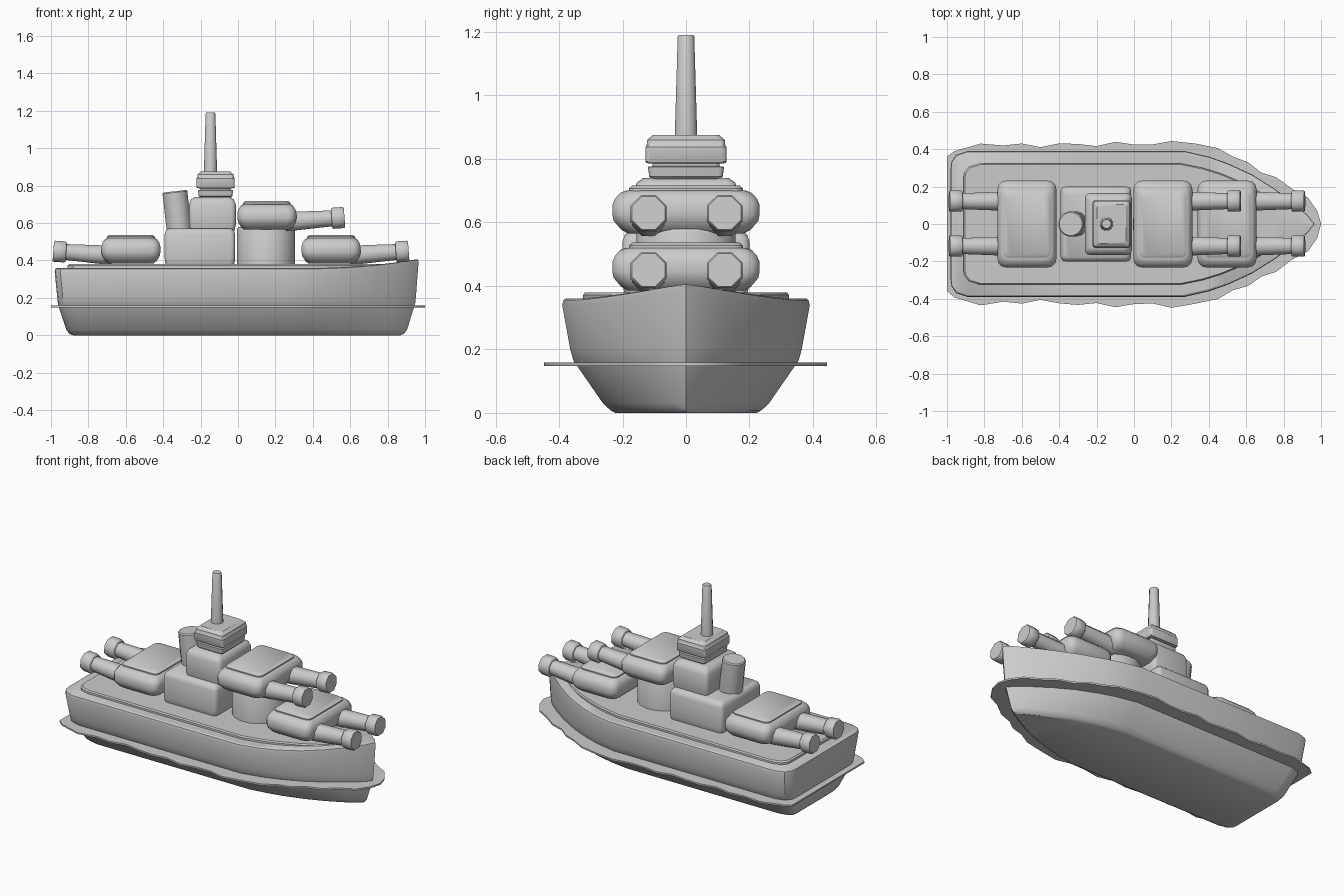
import bpy, bmesh, math, random
from mathutils import Vector, Matrix

old = bpy.data.objects.get("Cube")
if old:
    bpy.data.objects.remove(old)

grey = bpy.data.materials.new("plain grey")
grey.use_nodes = True
COLOUR = (0.6, 0.6, 0.6, 1)
grey.diffuse_color = COLOUR
grey.node_tree.nodes["Principled BSDF"].inputs["Base Color"].default_value = COLOUR


def finish(name, bm, angle=35, bevel=0):
    bmesh.ops.recalc_face_normals(bm, faces=bm.faces)
    mesh = bpy.data.meshes.new(name)
    bm.to_mesh(mesh)
    bm.free()
    ob = bpy.data.objects.new(name, mesh)
    bpy.context.collection.objects.link(ob)
    mesh.materials.append(grey)
    if bevel:
        mod = ob.modifiers.new("soft edges", "BEVEL")
        mod.width, mod.segments, mod.angle_limit = bevel, 2, math.radians(25)
    bpy.ops.object.select_all(action="DESELECT")
    ob.select_set(True)
    bpy.context.view_layer.objects.active = ob
    bpy.ops.object.shade_smooth_by_angle(angle=math.radians(angle))
    return ob


def loft(name, rings, angle=35, bevel=0, strip_caps=False):
    """Skin closed rings of points; caps are ngons or cross strips."""
    bm = bmesh.new()
    rows = [[bm.verts.new(p) for p in ring] for ring in rings]
    n = len(rows[0])
    for a, b in zip(rows, rows[1:]):
        for i in range(n):
            bm.faces.new((a[i], a[(i + 1) % n], b[(i + 1) % n], b[i]))
    for row in (rows[0], rows[-1]):
        if strip_caps:
            for i in range((n - 1) // 2):
                quad = [row[i], row[i + 1], row[n - 2 - i], row[n - 1 - i]]
                bm.faces.new(list(dict.fromkeys(quad)))
        else:
            bm.faces.new(row)
    return finish(name, bm, angle, bevel)


# Hull and deck share one half outline, stern to bow
HALF = [(-.98, .30), (-.975, .335), (-.95, .37), (-.89, .39), (-.3, .39), (.27, .39),
        (.4, .36), (.5, .325), (.63, .265), (.75, .19), (.85, .115), (.93, .045), (.965, 0)]


def hull_ring(z, sx, sy, sheer):
    pts = [(x * sx, y * sy) for x, y in HALF]
    pts += [(x, -y) for x, y in reversed(pts[:-1])]
    return [(x, y, z * (1 + sheer * max(0, (x - .4) / .56) ** 2)) for x, y in pts]


loft("hull", [hull_ring(*r) for r in (
    (0, .9, .57, 0), (.008, .92, .61, 0), (.03, .937, .67, 0), (.165, .982, .91, .05),
    (.2, .986, .935, .05), (.34, 1, 1, .14), (.355, .998, .99, .14), (.36, .985, .97, .13))],
    30, strip_caps=True)
loft("deck_plate", [hull_ring(*r) for r in (
    (.34, .93, .83, 0), (.372, .93, .83, 0), (.38, .922, .815, 0))], 30, strip_caps=True)

# Waterline sheet with a gently rippled edge
random.seed(4)
edge = [(-1, .36), (-.96, .39), (-.82, .43)]
edge += [(-.7 + i * .1, .42 + .012 * math.sin(i * 2.3) + .012 * i / 9) for i in range(10)]
edge += [(.33, .43), (.45, .405), (.53, .36), (.61, .33), (.68, .275), (.76, .25),
         (.85, .185), (.93, .14), (.98, .07), (1, 0)]
edge += [(x, -y + random.uniform(-.008, .008)) for x, y in reversed(edge[:-1])]
loft("waterline_sheet", [[(x, y, z) for x, y in edge] for z in (.148, .158)])


def rounded_box(name, x0, x1, half_y, radius, rings, y_ratio=1.0):
    """Stack rounded rectangles; each ring is (height, inset)."""
    layers = []
    for z, inset in rings:
        cx, hx, hy = (x0 + x1) / 2, (x1 - x0) / 2 - inset, half_y - inset * y_ratio
        ring = []
        for k, (sx, sy) in enumerate(((1, 1), (-1, 1), (-1, -1), (1, -1))):
            for j in range(4):
                a = math.pi / 2 * (k + j / 3)
                ring.append((cx + sx * (hx - radius) + radius * math.cos(a),
                             sy * (hy - radius) + radius * math.sin(a), z))
        layers.append(ring)
    return loft(name, layers)


def tube(name, start, end, profile, sides):
    """Lathe along a line; profile holds (fraction along, radius)."""
    start, end = Vector(start), Vector(end)
    turn = (end - start).to_track_quat("Z", "Y")
    rings = []
    for t, r in profile:
        rings.append([start.lerp(end, t) + turn @ Vector((r * math.cos(a), r * math.sin(a), 0))
                      for a in (2 * math.pi * (i + .5) / sides for i in range(sides))])
    return loft(name, rings, 50 if sides < 12 else 35)


# Twin gun turrets
def turret(name, x0, z, facing):
    rounded_box(name + "_turret", x0, x0 + .315, .232, .045, [
        (z, .035), (z + .012, .02), (z + .04, .003), (z + .06, 0), (z + .09, 0),
        (z + .11, .006), (z + .128, .018), (z + .135, .03)], 1.4)
    rounded_box(name + "_turret_roof", x0 + .03, x0 + .285, .18, .03, [
        (z + .12, 0), (z + .142, 0), (z + .152, .012)])
    cx = x0 + .1575
    for side, y in (("left", .122), ("right", -.118)):
        tube(f"{name}_{side}_barrel", (cx + facing * .1, y, z + .042),
             (cx + facing * .415, y, z + .065),
             [(0, .054), (.18, .054), (.78, .046), (.785, .057), (.8, .061), (.98, .061), (1, .056)], 8)


turret("stern", -.73, .385, -1)
turret("bow", .34, .385, 1)
turret("raised", -.003, .565, 1)
tube("raised_turret_barbette", (.15, 0, .36), (.15, 0, .58), [(0, .158), (.94, .158), (1, .15)], 20)

# Superstructure
rounded_box("lower_house", -.392, -.015, .2, .025, [
    (.36, .012), (.39, .003), (.41, 0), (.54, 0), (.56, .007), (.572, .022)])
rounded_box("upper_house", -.262, -.012, .165, .025, [
    (.55, .01), (.59, 0), (.7, 0), (.725, .01), (.74, .03)])
rounded_box("bridge", -.222, -.018, .128, .015, [
    (.735, .022), (.745, .012), (.775, .008), (.777, .022), (.785, .022), (.787, .003),
    (.792, 0), (.838, 0), (.843, .004), (.86, .006), (.876, .024)])
tube("mast", (-.147, 0, .86), (-.147, 0, 1.19), [(0, .037), (.985, .027), (1, .024)], 12)
tube("funnel", (-.313, 0, .55), (-.338, 0, .77), [(0, .066), (.1, .068), (.97, .068), (1, .062)], 16)
